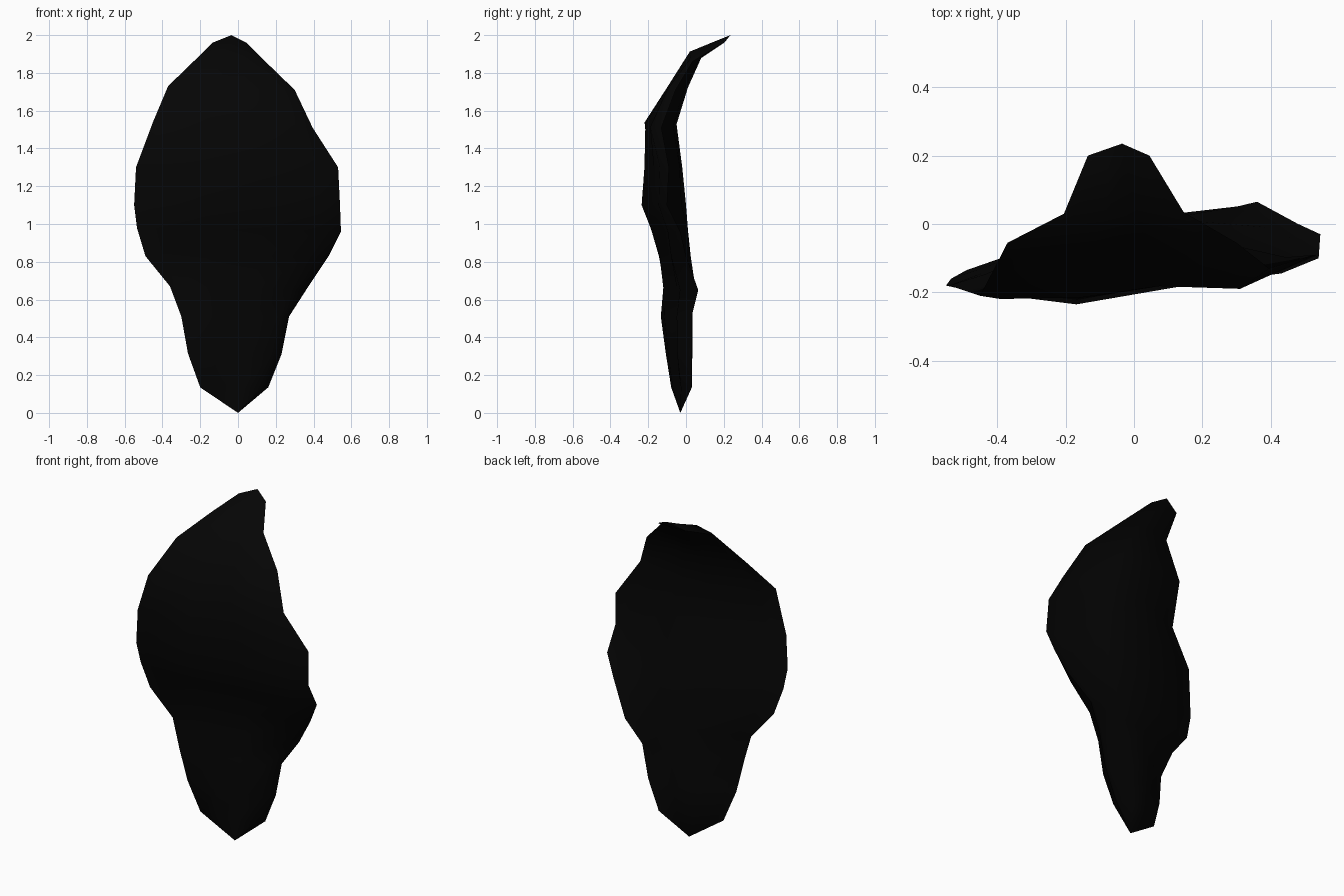
import bpy
import bmesh
import math

# Cross-sections of the slab, from bottom to top:
# left rim x, y, z, right rim x, y, z, middle front y, middle back y,
# right edge thickness, lift of the front crest
ROWS = [
    (-0.20, -0.07, 0.135, 0.16, 0.03, 0.135, -0.07, 0.02, 0.04, 0),
    (-0.265, -0.10, 0.315, 0.23, 0.03, 0.31, -0.095, 0.02, 0.055, 0),
    (-0.30, -0.128, 0.51, 0.27, 0.03, 0.51, -0.115, 0.02, 0.055, 0),
    (-0.36, -0.105, 0.67, 0.36, 0.065, 0.65, -0.12, -0.005, 0.065, 0),
    (-0.49, -0.135, 0.83, 0.48, 0.00, 0.83, -0.14, 0.02, 0.055, 0),
    (-0.535, -0.16, 0.98, 0.545, -0.03, 0.96, -0.185, 0.01, 0.04, 0),
    (-0.55, -0.18, 1.10, 0.54, -0.10, 1.10, -0.235, 0.0, 0.02, 0),
    (-0.54, -0.18, 1.30, 0.53, -0.09, 1.30, -0.22, -0.02, 0.025, 0),
    (-0.45, -0.21, 1.54, 0.395, -0.13, 1.51, -0.215, -0.05, 0.045, 0),
    (-0.37, -0.055, 1.73, 0.30, -0.055, 1.71, -0.10, 0.01, 0.035, 0),
    (-0.205, 0.03, 1.89, 0.145, 0.035, 1.86, 0.02, 0.08, 0.015, 0.033),
    (-0.135, 0.20, 1.96, 0.045, 0.20, 1.96, 0.16, 0.203, 0.01, 0.01),
]
# Share of the width, share of the bulge
FRONT = [(0.07, 0.15), (0.35, 1.0), (0.62, 0.65), (0.90, 0.2)]
BACK = [(0.92, 0.0), (0.66, 0.7), (0.40, 1.0), (0.10, 0.2)]


def section(lx, ly, lz, rx, ry, rz, front, back, edge, lift):
    """Closed ring: left rim, front, right rim, back."""
    def point(u, offset, rise=0):
        return (lx + (rx - lx) * u, ly + (ry - ly) * u + offset,
                lz + (rz - lz) * u + rise)

    f = min(front - ly - (ry - ly) * 0.35, -0.01)
    b = max(back - ly - (ry - ly) * 0.40, 0.003)
    return ([point(0, 0)]
            + [point(u, f * k - (edge if u > 0.8 else 0.01 if u < 0.2 else 0), lift * k)
               for u, k in FRONT]
            + [point(1, 0)] + [point(u, b * k) for u, k in BACK])


# Curved leaf-shaped slab
bm = bmesh.new()
rings = [[bm.verts.new(p) for p in section(*row)] for row in ROWS]
count = len(rings[0])
for lower, upper in zip(rings, rings[1:]):
    for i in range(count):
        j = (i + 1) % count
        bm.faces.new((lower[i], lower[j], upper[j], upper[i]))

# Pointed ends
for ring, tip in ((rings[0], (0.0, -0.03, 0.0)), (rings[-1], (-0.035, 0.235, 2.0))):
    end = bm.verts.new(tip)
    for i in range(count):
        bm.faces.new((ring[i], ring[(i + 1) % count], end))
bmesh.ops.recalc_face_normals(bm, faces=bm.faces[:])

mesh = bpy.data.meshes.new("leaf_slab")
bm.to_mesh(mesh)
bm.free()
slab = bpy.data.objects.new("leaf_slab", mesh)
bpy.context.collection.objects.link(slab)

# Near-black colour
black = bpy.data.materials.new("near_black")
black.diffuse_color = (0.0015, 0.0015, 0.0015, 1)
mesh.materials.append(black)

bpy.context.view_layer.objects.active = slab
slab.select_set(True)
bpy.ops.object.shade_smooth_by_angle(angle=math.radians(60))
